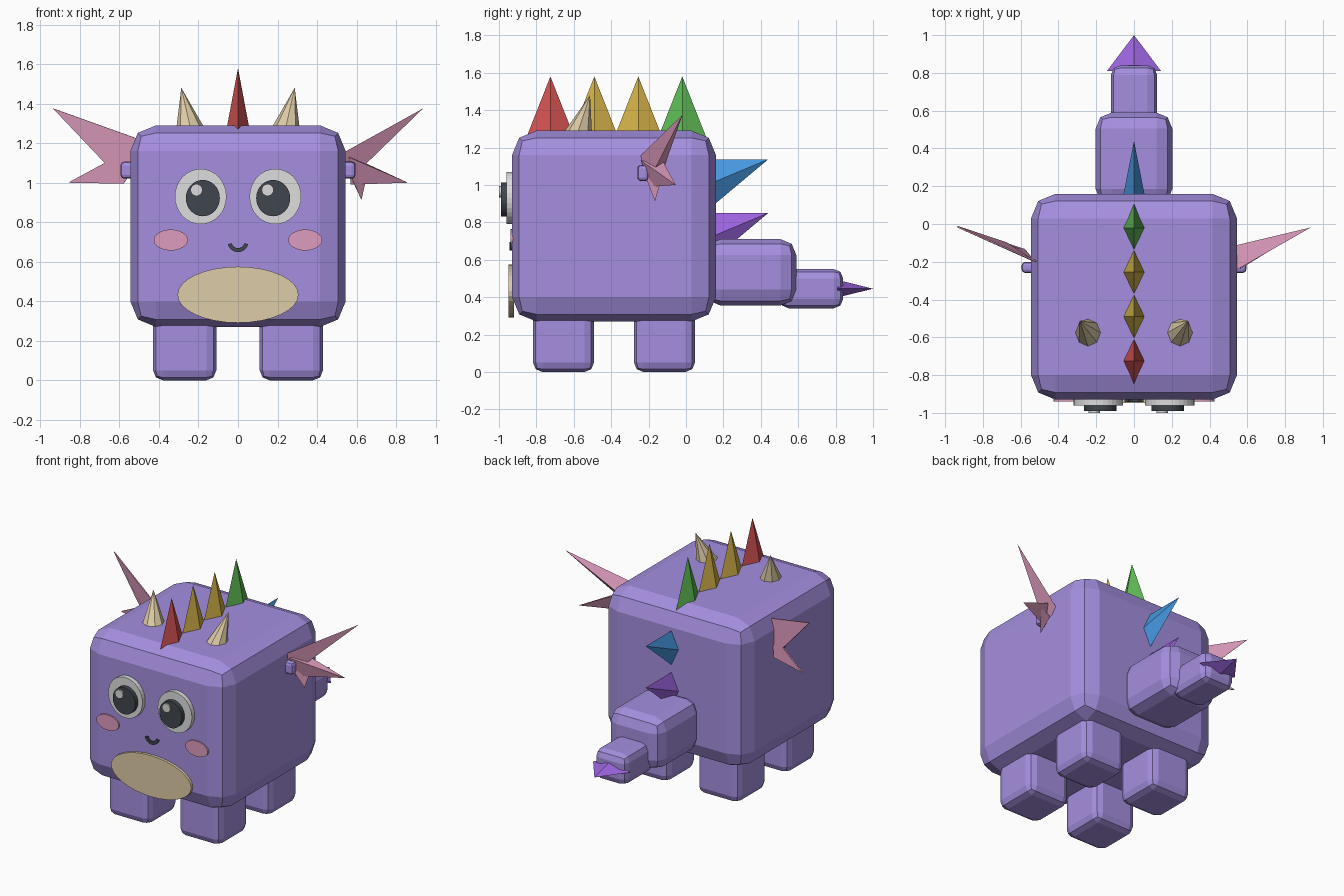
import bpy, bmesh
from math import sin, cos, pi
from mathutils import Vector

if "Cube" in bpy.data.objects:
    bpy.data.objects.remove(bpy.data.objects["Cube"])


def material(name, rgb):
    m = bpy.data.materials.new(name)
    lin = [((c / 255 + 0.055) / 1.055) ** 2.4 for c in rgb]
    m.diffuse_color = (*lin, 1)
    m.use_nodes = True
    m.node_tree.nodes["Principled BSDF"].inputs["Base Color"].default_value = m.diffuse_color
    return m


PURPLE = material("lavender", (165, 143, 224))
WHITE = material("white", (222, 222, 222))
BLACK = material("charcoal", (64, 70, 77))
PINK = material("pink", (222, 156, 190))
CREAM = material("cream", (222, 204, 167))
RED = material("red", (212, 82, 82))
YELLOW = material("yellow", (212, 178, 72))
GREEN = material("green", (94, 184, 84))
BLUE = material("blue", (70, 152, 224))
VIOLET = material("violet", (155, 100, 222))


def finish(name, bm, mat):
    bmesh.ops.recalc_face_normals(bm, faces=bm.faces[:])
    me = bpy.data.meshes.new(name)
    bm.to_mesh(me)
    bm.free()
    me.materials.append(mat)
    ob = bpy.data.objects.new(name, me)
    bpy.context.collection.objects.link(ob)
    return ob


def box(name, lo, hi, bevel, mat):
    """Box between two corners with two-step rounded edges."""
    bm = bmesh.new()
    bmesh.ops.create_cube(bm, size=1)
    lo, hi = Vector(lo), Vector(hi)
    for v in bm.verts:
        v.co = (lo + hi) / 2 + v.co * (hi - lo)
    bmesh.ops.bevel(bm, geom=bm.edges[:], offset=bevel, segments=2,
                    profile=0.5, affect='EDGES')
    return finish(name, bm, mat)


def pyramid(name, base, apex, mat):
    """Closed pyramid over any ring of base points."""
    bm = bmesh.new()
    ring = [bm.verts.new(p) for p in base]
    tip = bm.verts.new(apex)
    bm.faces.new(ring)
    for i, v in enumerate(ring):
        bm.faces.new((v, ring[(i + 1) % len(ring)], tip))
    return finish(name, bm, mat)


def ring(centre, u, v, n):
    c, u, v = Vector(centre), Vector(u), Vector(v)
    return [c + u * cos(2 * pi * i / n) + v * sin(2 * pi * i / n) for i in range(n)]


def plate(name, outline, offset, mat):
    """Outline pushed along an offset vector to make a plate."""
    bm = bmesh.new()
    face = bm.faces.new([bm.verts.new(p) for p in outline])
    ext = bmesh.ops.extrude_face_region(bm, geom=[face], use_keep_orig=True)
    for g in ext["geom"]:
        if isinstance(g, bmesh.types.BMVert):
            g.co += Vector(offset)
    return finish(name, bm, mat)


def disc(name, x, z, rx, rz, back, front, mat):
    return plate(name, ring((x, back, z), (rx, 0, 0), (0, 0, rz), 32),
                 (0, front - back, 0), mat)


# Body, tail and legs
box("body", (-0.545, -0.93, 0.27), (0.545, 0.16, 1.29), 0.13, PURPLE)
box("tail_base", (-0.203, 0.1, 0.355), (0.203, 0.59, 0.71), 0.085, PURPLE)
box("tail_end", (-0.122, 0.5, 0.34), (0.122, 0.84, 0.55), 0.05, PURPLE)
for side, sx in (("right", 1), ("left", -1)):
    for end, y in (("front", -0.655), ("back", -0.115)):
        box(f"{end}_{side}_leg", (sx * 0.27 - 0.16, y - 0.163, 0),
            (sx * 0.27 + 0.16, y + 0.163, 0.33), 0.05, PURPLE)

# Spikes along the back, then on the rear and the tail
for i, mat in enumerate((RED, YELLOW, YELLOW, GREEN)):
    y = -0.725 + 0.235 * i
    pyramid(f"back_spike_{i + 1}",
            ring((0, y, 1.24), (0.064, 0, 0), (0, 0.134, 0), 4), (0, y, 1.58), mat)
for name, z, mat in (("upper", 1.137, BLUE), ("lower", 0.85, VIOLET)):
    pyramid(f"{name}_rear_spike",
            ring((0, 0.12, z - 0.134), (0.063, 0, 0), (0, 0, 0.134), 4), (0, 0.44, z), mat)
pyramid("tail_spike", ring((0, 0.81, 0.445), (0.143, 0, 0), (0, 0, 0.047), 4),
        (0, 1.0, 0.445), VIOLET)

for side, sx in (("right", 1), ("left", -1)):
    # Horns
    pyramid(f"{side}_horn", ring((sx * 0.237, -0.585, 1.26), (0.077, 0, 0), (0, 0.083, 0), 8),
            (sx * 0.287, -0.513, 1.48), CREAM)
    # Wing joints
    box(f"{side}_wing_joint", (sx * 0.55 - 0.045, -0.26, 1.02),
        (sx * 0.55 + 0.045, -0.2, 1.107), 0.02, PURPLE)
    # Eyes
    disc(f"{side}_eye", sx * 0.189, 0.93, 0.131, 0.14, -0.92, -0.96, WHITE)
    disc(f"{side}_pupil", sx * 0.178, 0.922, 0.086, 0.092, -0.955, -0.99, BLACK)
    disc(f"{side}_eye_glint", sx * 0.18 - 0.03, 0.963, 0.03, 0.03, -0.985, -1.0, WHITE)
    # Cheeks
    disc(f"{side}_cheek", sx * 0.34, 0.71, 0.086, 0.053, -0.925, -0.939, PINK)

# Belly patch and smile
disc("belly_patch", 0, 0.433, 0.306, 0.142, -0.92, -0.948, CREAM)
arc = [pi * (1.08 + 0.84 * i / 10) for i in range(11)]
smile = [(0.053 * cos(a), -0.925, 0.702 + 0.053 * sin(a)) for a in arc]
smile += [(0.033 * cos(a), -0.925, 0.702 + 0.033 * sin(a)) for a in reversed(arc)]
plate("smile", smile, (0, -0.018, 0), BLACK)

# Left wing: flat two-pointed fin
fin = [(-0.51, -0.205, 1.223), (-0.937, -0.018, 1.376), (-0.675, -0.105, 1.1),
       (-0.86, -0.05, 1.0), (-0.58, -0.14, 0.995), (-0.53, -0.2, 1.07)]
plate("left_wing", fin, (0.002, 0.008, 0), PINK)

# Right wing: three shards spreading from the joint
root = [(0.53, -0.25, 1.15), (0.53, -0.115, 1.1), (0.57, -0.2, 1.02)]
shards = (((0.937, -0.018, 1.376), root),
          ((0.86, -0.055, 1.0), [(0.56, -0.24, 1.13), (0.6, -0.12, 1.12), (0.57, -0.19, 0.99)]),
          ((0.625, -0.166, 0.912), [(0.55, -0.23, 1.08), (0.66, -0.12, 1.07), (0.56, -0.15, 1.05)]))
for i, (tip, base) in enumerate(shards):
    pyramid(f"right_wing_shard_{i + 1}", base, tip, PINK)
